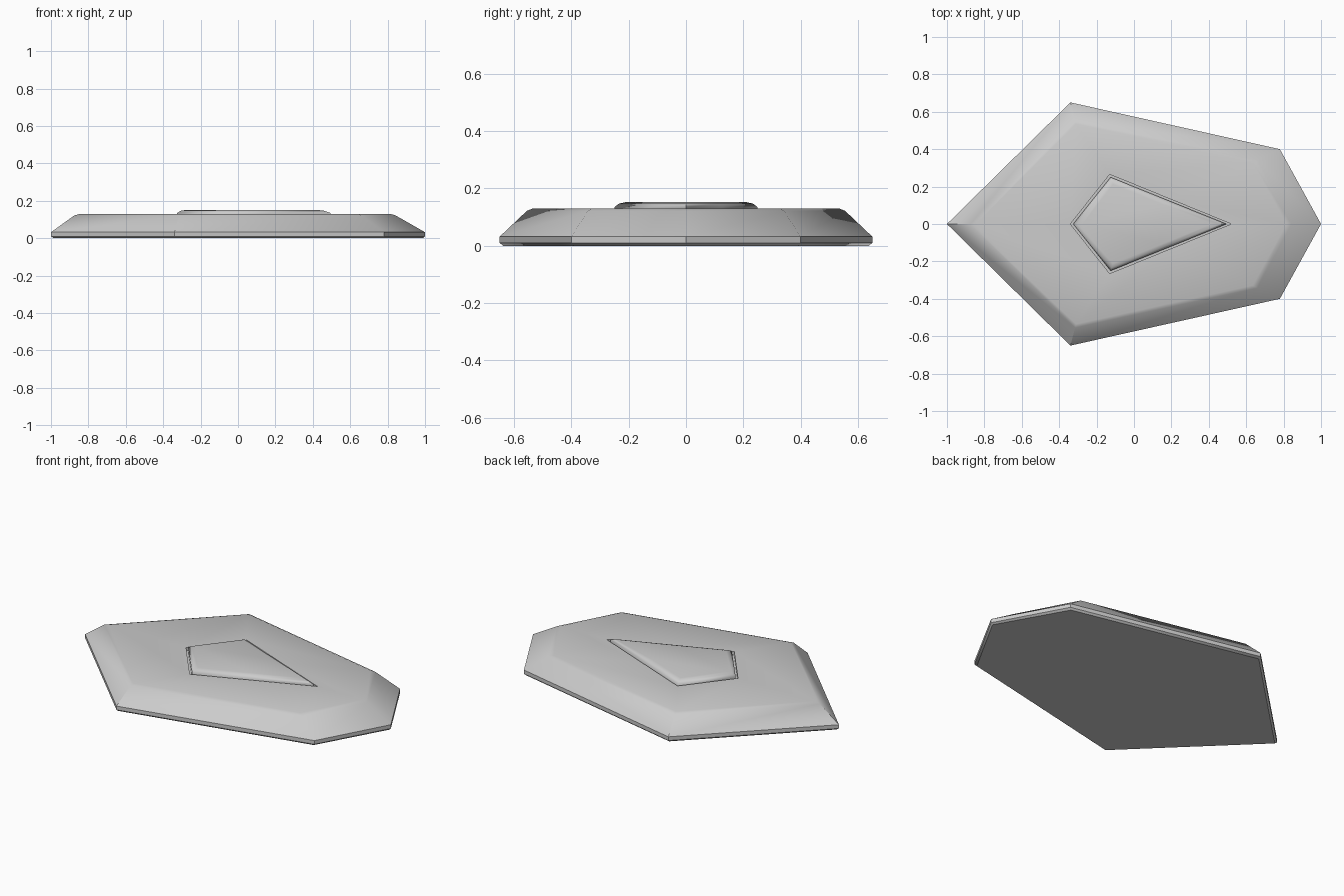
import bpy, bmesh

if "Cube" in bpy.data.objects:
    bpy.data.objects.remove(bpy.data.objects["Cube"])


def sym_ring(half, z):
    """Closed ring from left tip, two side points, right tip, mirrored in y."""
    left, a, b, right = half
    pts = [left, a, b, right, (b[0], -b[1]), (a[0], -a[1])]
    return [(x, y, z) for x, y in reversed(pts)]


def kite(left, side, right):
    """Kite outline with an extra point halfway along each long edge."""
    mid = ((side[0] + right) / 2, side[1] / 2)
    return [(left, 0), side, mid, (right, 0)]


def loft(name, rings, smooth):
    bm = bmesh.new()
    loops = [[bm.verts.new(p) for p in sym_ring(h, z)] for h, z in rings]
    for lo, hi in zip(loops, loops[1:]):
        for i in range(6):
            j = (i + 1) % 6
            bm.faces.new((lo[i], lo[j], hi[j], hi[i]))
    bm.faces.new(loops[0][::-1])
    bm.faces.new(loops[-1])
    bmesh.ops.recalc_face_normals(bm, faces=bm.faces)
    me = bpy.data.meshes.new(name)
    bm.to_mesh(me)
    bm.free()
    ob = bpy.data.objects.new(name, me)
    bpy.context.collection.objects.link(ob)
    bpy.ops.object.select_all(action='DESELECT')
    ob.select_set(True)
    bpy.context.view_layer.objects.active = ob
    bpy.ops.object.shade_smooth_by_angle(angle=smooth)


outer = [(-1, 0), (-.34, .65), (.78, .4), (1, 0)]
base = [(-.985, 0), (-.337, .638), (.77, .392), (.99, 0)]
shoulder = [(-.875, 0), (-.315, .555), (.66, .342), (.842, 0)]
top = [(-.845, 0), (-.31, .535), (.635, .328), (.815, 0)]
groove = kite(-.34, (-.13, .265), .52)
seat = kite(-.325, (-.125, .25), .495)

# Six-sided plate with sloped rim and a kite-shaped recess in its top
loft("plate", [(base, 0), (outer, .01), (outer, .032), (shoulder, .122),
               (top, .13), (groove, .13), (groove, .11)], 0.7)

# Raised kite inlay standing in the recess
loft("inlay", [(seat, .108), (seat, .135),
               (kite(-.305, (-.12, .234), .46), .147),
               (kite(-.275, (-.112, .212), .415), .152)], 0.9)
